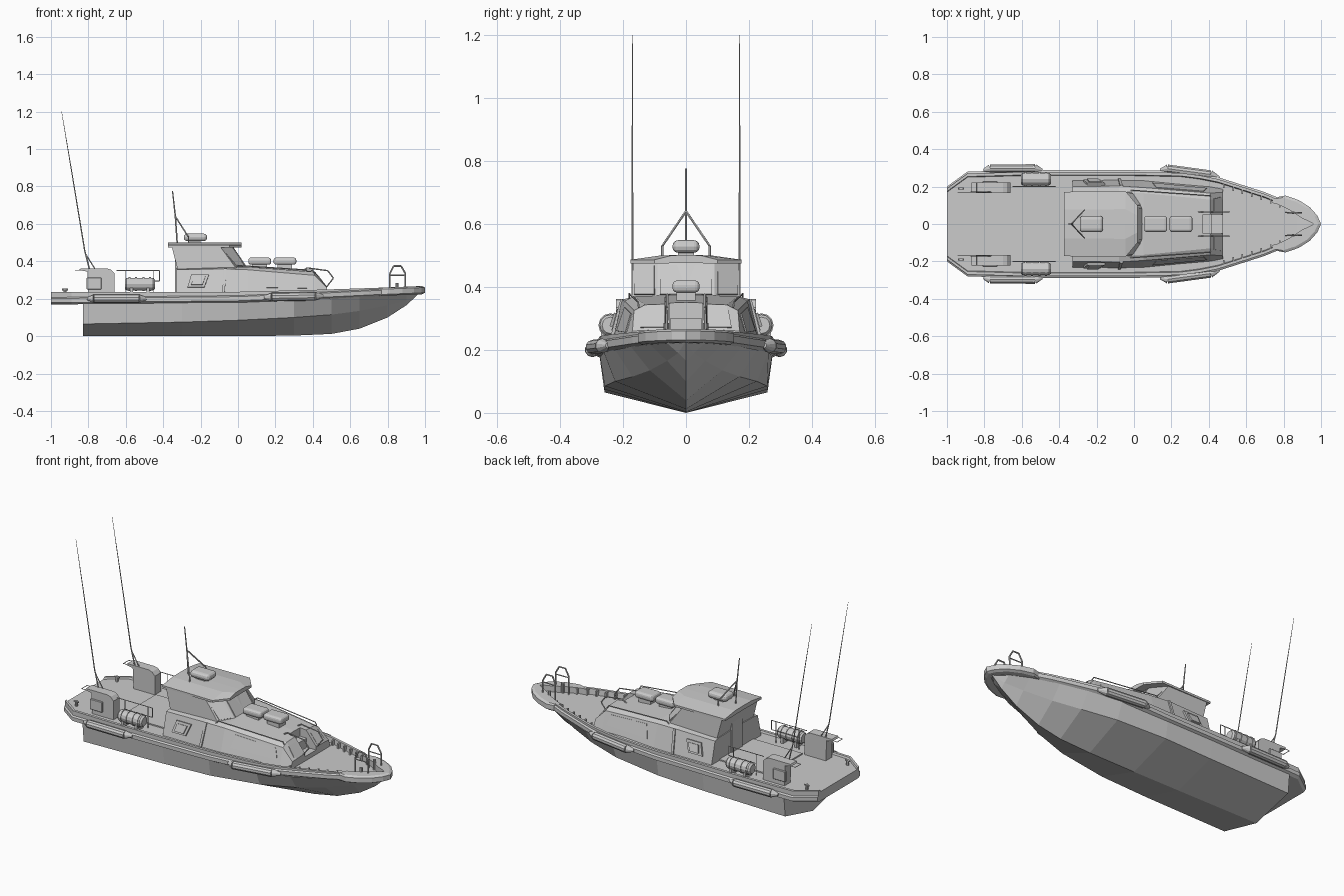
import bpy, bmesh, math
from mathutils import Vector, Matrix


def finish(name, bm):
    bmesh.ops.remove_doubles(bm, verts=bm.verts, dist=0.0003)
    bmesh.ops.recalc_face_normals(bm, faces=bm.faces)
    me = bpy.data.meshes.new(name)
    bm.to_mesh(me)
    bm.free()
    ob = bpy.data.objects.new(name, me)
    bpy.context.collection.objects.link(ob)
    return ob


def loft(name, secs, mirror=True):
    """Skin closed cross-sections; half sections are mirrored over y = 0."""
    bm = bmesh.new()
    rings = []
    for s in secs:
        pts = list(s)
        if mirror:
            pts += [(x, -y, z) for x, y, z in reversed(s)]
        rings.append([bm.verts.new(p) for p in pts])
    n = len(rings[0])
    for a, b in zip(rings, rings[1:]):
        for i in range(n):
            j = (i + 1) % n
            bm.faces.new((a[i], a[j], b[j], b[i]))
    bm.faces.new(rings[0])
    bm.faces.new(rings[-1])
    return finish(name, bm)


def box(name, x0, x1, y0, y1, z0, z1, bevel=0, seg=1):
    bm = bmesh.new()
    m = Matrix.Translation(((x0+x1)/2, (y0+y1)/2, (z0+z1)/2)) @ Matrix.Diagonal((x1-x0, y1-y0, z1-z0, 1))
    bmesh.ops.create_cube(bm, size=1, matrix=m)
    ob = finish(name, bm)
    if bevel:
        mod = ob.modifiers.new("bevel", 'BEVEL')
        mod.width, mod.segments = bevel, seg
    return ob


def rod(name, pts, radii, sides=6):
    """Straight tapered tubes through points; radii is one value or one per point."""
    bm = bmesh.new()
    if not isinstance(radii, (list, tuple)):
        radii = [radii] * len(pts)
    for i in range(len(pts) - 1):
        a, b = Vector(pts[i]), Vector(pts[i + 1])
        d = b - a
        m = Matrix.Translation((a + b) / 2) @ d.to_track_quat('Z', 'Y').to_matrix().to_4x4()
        bmesh.ops.create_cone(bm, cap_ends=True, segments=sides, radius1=radii[i],
                              radius2=radii[i + 1], depth=d.length, matrix=m)
    return finish(name, bm)


def panel(name, pts, out, t=0.004):
    """Thin raised plate on four corners, pushed along the outward direction."""
    p = [Vector(v) for v in pts]
    n = (p[1] - p[0]).cross(p[2] - p[0]).normalized()
    if n.dot(Vector(out)) < 0:
        n = -n
    return loft(name, [[v - n * t for v in p], [v + n * t for v in p]], mirror=False)


def lerp(table, x):
    for a, b in zip(table, table[1:]):
        if x <= b[0]:
            f = (x - a[0]) / (b[0] - a[0])
            return a[1] + f * (b[1] - a[1])
    return table[-1][1]


# Hull: keel z, chine y z, side y z per station
stations = [(-.83, 0, .258, .065, .270, .185), (-.3, 0, .260, .075, .275, .185),
            (0, 0, .258, .085, .275, .19), (.3, .003, .225, .10, .262, .195),
            (.5, .012, .17, .115, .225, .20), (.65, .04, .115, .135, .175, .21),
            (.8, .10, .06, .165, .118, .22), (.9, .165, .025, .19, .07, .23), (.965, .225, .001, .226, .002, .235)]
loft("hull", [[(x, 0, k), (x, cy, cz), (x, sy, sz), (x, 0, sz)] for x, k, cy, cz, sy, sz in stations])

# Deck with rub rail and bulwark
outline = [(-1, .2), (-.89, .28), (-.6, .288), (0, .288), (.25, .283), (.35, .27), (.45, .25),
           (.56, .215), (.7, .17), (.8, .128), (.88, .088), (.95, .04)]
rail_z = [(-1, .235), (0, .237), (.5, .25), (1, .267)]
deck_z = [(-1, .224), (.25, .226), (.45, .218), (1, .23)]
secs = []
for x, y in outline:
    t, d = lerp(rail_z, x), lerp(deck_z, x)
    b = t - lerp([(-1, .066), (0, .058), (1, .042)], x)
    secs.append([(x, 0, b), (x, y - .018, b), (x, y, b + .01), (x, y, b + .032), (x, y - .01, b + .038),
                 (x, y - .01, t), (x, y - .026, t), (x, y - .03, d), (x, 0, d)])
loft("deck_and_rub_rail", secs)

# Bow fender wrapped around the stem
path = [(.77, .145, .115), (.81, .152, .105), (.88, .128, .07), (.94, .09, .03), (.98, .045, .012)]
full = [(x, y, yi) for x, y, yi in path] + [(1.0, 0, 0)] + [(x, -y, -yi) for x, y, yi in reversed(path)]
loft("bow_fender", [[(x, y, z - .01), (x, y, z + .018), (x - .015, y * .93, z + .025),
                     (x - .04, yi, z + .025), (x - .04, yi, z - .018), (x - .015, y * .93, z - .018)]
                    for x, y, yi in full for z in [lerp([(.7, .23), (1, .242)], x)]], mirror=False)

# Low cabin trunk with a forward entry recess
trunk = loft("cabin_trunk", [[(x, yb, .215), (x, ye, ze), (x, yr, zr), (x, 0, zr + .005)]
             for x, yb, ye, ze, yr, zr in [(-.33, .235, .2, .355, .165, .36), (-.08, .237, .203, .36, .17, .367),
                                           (.05, .235, .195, .355, .165, .37), (.41, .2, .165, .325, .13, .343),
                                           (.475, .187, .17, .26, .13, .262)]])
cutter = box("recess_cutter", .37, .6, -.052, .052, .245, .5)
cutter.hide_render = True
cutter.hide_viewport = True
mod = trunk.modifiers.new("entry", 'BOOLEAN')
mod.object, mod.operation, mod.solver = cutter, 'DIFFERENCE', 'EXACT'
box("entry_step", .37, .415, -.05, .05, .24, .30)
box("aft_deck_hatch", -.65, -.33, -.16, .16, .22, .232)

# Wheelhouse with raked, faceted windscreen
loft("wheelhouse", [[(aft, 0, z), (aft, y, z), (corner, y, z), (front, .09, z), (front + .006, 0, z)]
                    for z, aft, y, corner, front in [(.22, -.325, .172, -.01, .045), (.365, -.325, .172, -.012, .045),
                                                     (.482, -.355, .168, -.098, -.035)]])
loft("wheelhouse_roof", [[(x, 0, .476), (x, y, .474), (x, y, .486), (x, y * .45, .5), (x, 0, .501)]
                         for x, y in [(-.375, .172), (-.045, .176), (.018, .1)]])
for i, (a, b) in enumerate([(-.082, -.004), (.004, .082)]):
    panel("windscreen_pane", [(.041, a, .375), (.041, b, .375), (-.025, b, .468), (-.025, a, .468)], (1, 0, .5), .003)
box("aft_door", -.336, -.32, -.05, .05, .23, .44)

# Roof equipment
box("radar_housing", -.29, -.165, -.043, .043, .508, .548, .018, 3)
box("radar_foot", -.26, -.2, -.025, .025, .495, .512)
for x in (.055, .19):
    box("roof_locker", x, x + .122, -.043, .043, .382, .42, .014, 3)
    box("roof_locker_foot", x + .02, x + .1, -.03, .03, .35, .385)
rod("mast", [(-.325, 0, .495), (-.335, 0, .64), (-.35, 0, .775)], [.004, .004, .003])

for s in (1, -1):
    # Mast struts
    rod("mast_strut", [(-.265, s*.075, .495), (-.265, s*.075, .53), (-.335, 0, .64)], .004)

    # Windows and side fittings of the cabin
    panel("front_window", [(.425, s*.07, .325), (.425, s*.135, .324), (.468, s*.145, .27), (.468, s*.07, .27)], (1, 0, 1), .003)
    panel("side_window", [(.1, s*.219, .26), (.39, s*.191, .255), (.37, s*.174, .315), (.12, s*.194, .335)], (0, s, 0), .002)
    panel("corner_window", [(-.008, s*.163, .375), (.034, s*.1, .375), (-.036, s*.1, .468), (-.09, s*.161, .468)], (1, s*.7, .5), .003)
    panel("side_locker", [(-.27, s*.228, .26), (-.18, s*.228, .26), (-.155, s*.21, .328), (-.25, s*.21, .328)], (0, s, 0), .009)
    panel("side_locker_lid", [(-.25, s*.232, .272), (-.19, s*.232, .272), (-.175, s*.218, .315), (-.24, s*.218, .315)], (0, s, 0), .011)
    panel("side_frame", [(-.085, s*.236, .225), (-.072, s*.236, .225), (-.06, s*.2, .36), (-.075, s*.2, .36)], (0, s, 0), .008)
    rod("trunk_side_rail", [(-.02, s*.18, .36), (0, s*.18, .378), (.4, s*.152, .352), (.41, s*.15, .335)], .003)
    rod("entry_grab_rail", [(.34, s*.065, .345), (.37, s*.065, .365), (.48, s*.065, .35),
                            (.51, s*.065, .31), (.475, s*.065, .265)], .0035)

    # Stern engine vents
    prof = [(-.80, .22), (-.66, .22), (-.66, .335), (-.678, .355), (-.70, .362), (-.84, .362), (-.845, .352), (-.805, .345)]
    loft("stern_vent", [[(x, s*y, z) for x, z in prof] for y in (.165, .222)], mirror=False)
    box("vent_hatch", -.81, -.73, min(s*.215, s*.23), max(s*.215, s*.23), .25, .313, .003)
    rod("vent_guard", [(-.8, s*.17, .355), (-.87, s*.17, .352), (-.87, s*.22, .352), (-.8, s*.22, .355)], .002)

    # Whip antennas
    rod("whip_antenna", [(-.795, s*.17, .36), (-.82, s*.17, .46), (-.896, s*.17, .92), (-.943, s*.17, 1.2)],
        [.004, .0035, .0025, .001])
    rod("antenna_brace", [(-.765, s*.17, .36), (-.815, s*.17, .44)], .003)

    # Life raft canister, straps and cradle rail
    rod("life_raft", [(-.605, s*.24, .278), (-.595, s*.24, .278), (-.455, s*.24, .278), (-.445, s*.24, .278)],
        [.026, .034, .034, .026], 12)
    for x in (-.58, -.545, -.505, -.47):
        rod("raft_strap", [(x - .005, s*.24, .278), (x + .005, s*.24, .278)], .038, 12)
    for x in (-.57, -.48):
        box("raft_cradle", x - .008, x + .008, s*.24 - .03, s*.24 + .03, .22, .258)
    rod("raft_rail", [(-.65, s*.2, .35), (-.42, s*.2, .35), (-.42, s*.2, .295), (-.6, s*.2, .295)], .0025)
    for x in (-.6, -.45):
        rod("raft_rail_post", [(x, s*.2, .22), (x, s*.2, .35)], .0025)

    # Hull side fenders
    rod("aft_fender", [(-.805, s*.287, .2), (-.77, s*.296, .2), (-.53, s*.298, .2), (-.49, s*.287, .2)],
        [.008, .023, .023, .008], 10)
    rod("fore_fender", [(.14, s*.288, .208), (.18, s*.296, .209), (.41, s*.265, .213), (.455, s*.248, .214)],
        [.008, .023, .023, .008], 10)

    # Bow guard frames, bollards and stern cleats
    rod("bow_guard", [(.812, s*.062, .225), (.812, s*.062, .335), (.832, s*.06, .375), (.872, s*.06, .375),
                      (.895, s*.06, .335), (.895, s*.062, .235)], .0045)
    rod("bow_guard_bar", [(.812, s*.062, .325), (.895, s*.06, .325)], .0035)
    rod("bow_bollard", [(.85, s*.062, .22), (.85, s*.062, .285)], .009, 8)
    rod("stern_cleat", [(-.925, s*.19, .22), (-.925, s*.19, .255)], .008, 8)
    rod("stern_cleat_bar", [(-.94, s*.19, .25), (-.91, s*.19, .25)], .005)

    # Bulwark ribs on the foredeck
    for i in range(7):
        x = .48 + i * .05
        y = lerp(outline, x) - .036
        box("bulwark_rib", x - .004, x + .004, s*y - .012, s*y + .012, .215, lerp(rail_z, x) - .002)
